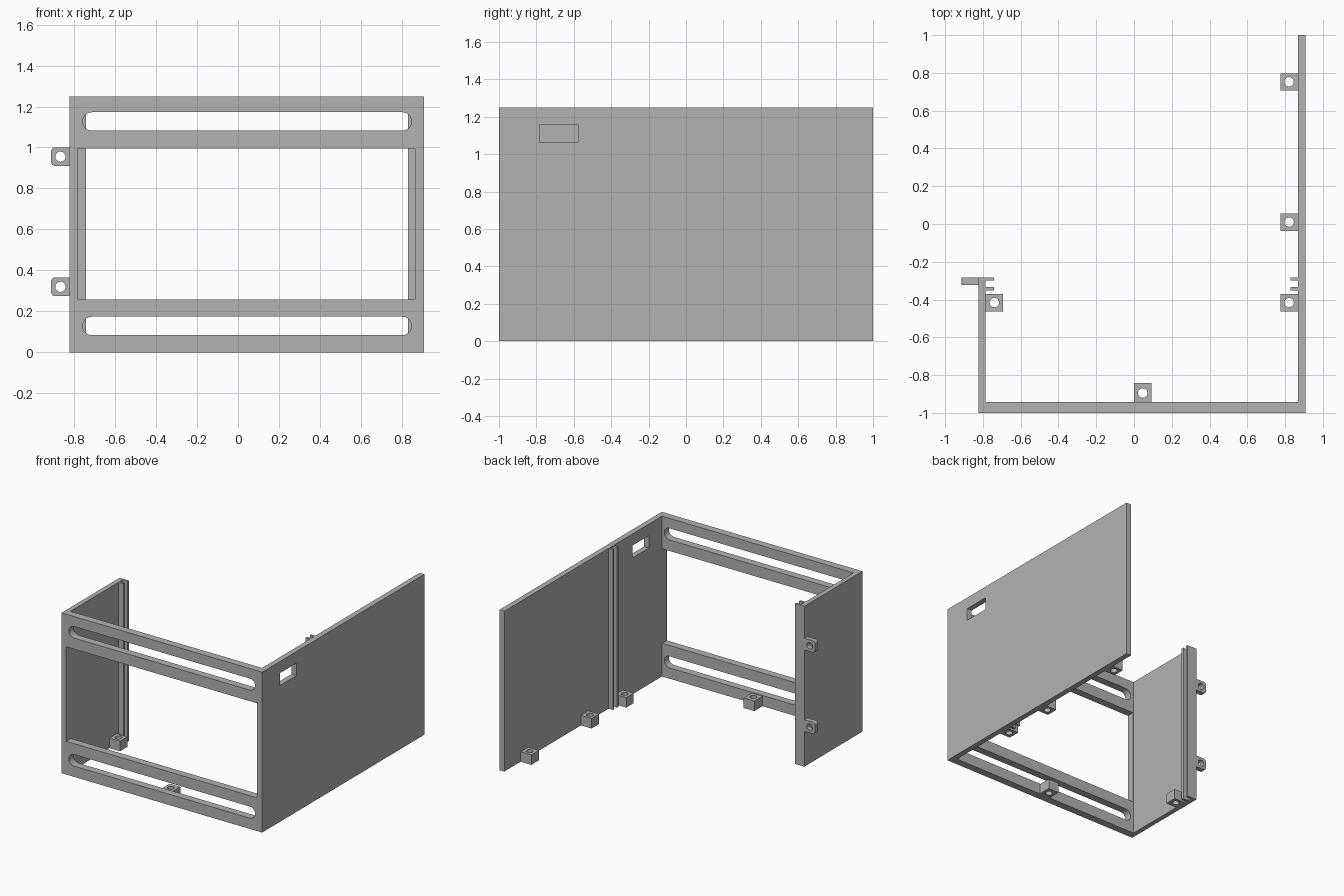
import bpy
import bmesh
from math import cos, sin, pi, radians
from mathutils import Vector

cube = bpy.data.objects.get("Cube")
if cube:
    bpy.data.objects.remove(cube, do_unlink=True)

grey = bpy.data.materials.new("plain grey")
grey.use_nodes = True
colour = (0.45, 0.45, 0.45, 1)
grey.diffuse_color = colour
grey.node_tree.nodes["Principled BSDF"].inputs["Base Color"].default_value = colour

# How a flat outline (u, v) at depth w lies in space
FRONT = lambda u, v, w: Vector((u, w, v))
SIDE = lambda u, v, w: Vector((w, u, v))
TOP = lambda u, v, w: Vector((u, v, w))


def rect(u0, u1, v0, v1):
    return [(u0, v0), (u1, v0), (u1, v1), (u0, v1)]


def arc(u, v, r, start, end, steps):
    angles = [radians(start + (end - start) * i / steps) for i in range(steps + 1)]
    return [(u + r * cos(a), v + r * sin(a)) for a in angles]


def circle(u, v, r, steps=24):
    return arc(u, v, r, 0, 360, steps)[:-1]


def slot(u0, u1, v0, v1):
    r, v = (v1 - v0) / 2, (v0 + v1) / 2
    return arc(u0 + r, v, r, 90, 270, 16) + arc(u1 - r, v, r, -90, 90, 16)


def extrude(name, place, loops, w0, w1):
    """Solid from an outline (first loop) with optional holes (other loops)."""
    bm = bmesh.new()
    edges = []
    for loop in loops:
        verts = [bm.verts.new(place(u, v, w0)) for u, v in loop]
        if len(loops) == 1:
            bm.faces.new(verts)
        else:
            edges += [bm.edges.new((verts[i - 1], verts[i])) for i in range(len(verts))]
    if edges:
        bmesh.ops.triangle_fill(bm, edges=edges, use_beauty=True,
                                normal=place(0, 0, 1))
    new = bmesh.ops.extrude_face_region(bm, geom=bm.faces[:])["geom"]
    bmesh.ops.translate(bm, vec=place(0, 0, w1 - w0),
                        verts=[g for g in new if isinstance(g, bmesh.types.BMVert)])
    bmesh.ops.recalc_face_normals(bm, faces=bm.faces[:])
    mesh = bpy.data.meshes.new(name)
    bm.to_mesh(mesh)
    bm.free()
    mesh.materials.append(grey)
    obj = bpy.data.objects.new(name, mesh)
    bpy.context.collection.objects.link(obj)
    return obj


def activate(obj):
    bpy.ops.object.select_all(action='DESELECT')
    obj.select_set(True)
    bpy.context.view_layer.objects.active = obj


HEIGHT = 1.25
LEFT_IN, RIGHT_IN = -0.785, 0.867
LEFT_OUT, RIGHT_OUT = -0.822, 0.909
FRONT_IN, LEFT_END = -0.942, -0.284

# Wrap-around wall: short side, front and long side
footprint = [(LEFT_OUT, -1), (RIGHT_OUT, -1), (RIGHT_OUT, 1), (RIGHT_IN, 1),
             (RIGHT_IN, FRONT_IN), (LEFT_IN, FRONT_IN),
             (LEFT_IN, LEFT_END), (LEFT_OUT, LEFT_END)]
shell = extrude("wall_shell", TOP, [footprint], 0, HEIGHT)

# Openings: front window, two long slots and a side port
cutters = [
    extrude("window_cutter", FRONT, [rect(-0.782, 0.865, 0.259, 0.996)], -1.1, -0.9),
    extrude("lower_slot_cutter", FRONT, [slot(-0.758, 0.847, 0.084, 0.174)], -1.1, -0.9),
    extrude("upper_slot_cutter", FRONT, [slot(-0.758, 0.847, 1.082, 1.172)], -1.1, -0.9),
    extrude("port_cutter", SIDE, [rect(-0.78, -0.577, 1.063, 1.159)], 0.8, 1),
]
for cutter in cutters:
    cutter.hide_render = True
    mod = shell.modifiers.new("opening", 'BOOLEAN')
    mod.operation = 'DIFFERENCE'
    mod.solver = 'EXACT'
    mod.object = cutter
    activate(shell)
    bpy.ops.object.modifier_apply(modifier=mod.name)
    bpy.data.objects.remove(cutter, do_unlink=True)
parts = [shell]

# Paired guide rails on both side walls
for side, x0, x1 in (("left", RIGHT_IN - 0.038, RIGHT_IN), ("right", LEFT_IN, LEFT_IN + 0.044)):
    for place, y0, y1 in (("rear", -0.3, LEFT_END), ("front", -0.351, -0.333)):
        parts.append(extrude(f"{side}_{place}_guide_rail", TOP, [rect(x0, x1, y0, y1)], 0, HEIGHT))

# Drilled screw blocks along the bottom edge
S = 0.092
blocks = {
    "front_screw_block": (0, FRONT_IN),
    "right_screw_block": (LEFT_IN, -0.463),
    "left_front_screw_block": (RIGHT_IN - S, -0.463),
    "left_middle_screw_block": (RIGHT_IN - S, -0.037),
    "left_rear_screw_block": (RIGHT_IN - S, 0.706),
}
for name, (x, y) in blocks.items():
    depth = 0.1 if name.startswith("front") else S
    loops = [rect(x, x + S, y, y + depth), circle(x + S / 2, y + 0.047, 0.025)]
    parts.append(extrude(name, TOP, loops, 0, 0.078))

# Rounded mounting ears on the short wall
R = 0.022
for name, z in (("lower_mounting_ear", 0.32), ("upper_mounting_ear", 0.955)):
    outline = [(LEFT_OUT, z - 0.046), (LEFT_OUT, z + 0.046)]
    outline += arc(-0.913 + R, z + 0.046 - R, R, 90, 180, 6)
    outline += arc(-0.913 + R, z - 0.046 + R, R, 180, 270, 6)
    parts.append(extrude(name, FRONT, [outline, circle(-0.867, z, 0.025)], -0.322, LEFT_END))

for part in parts:
    activate(part)
    bpy.ops.object.shade_smooth_by_angle(angle=radians(30))
